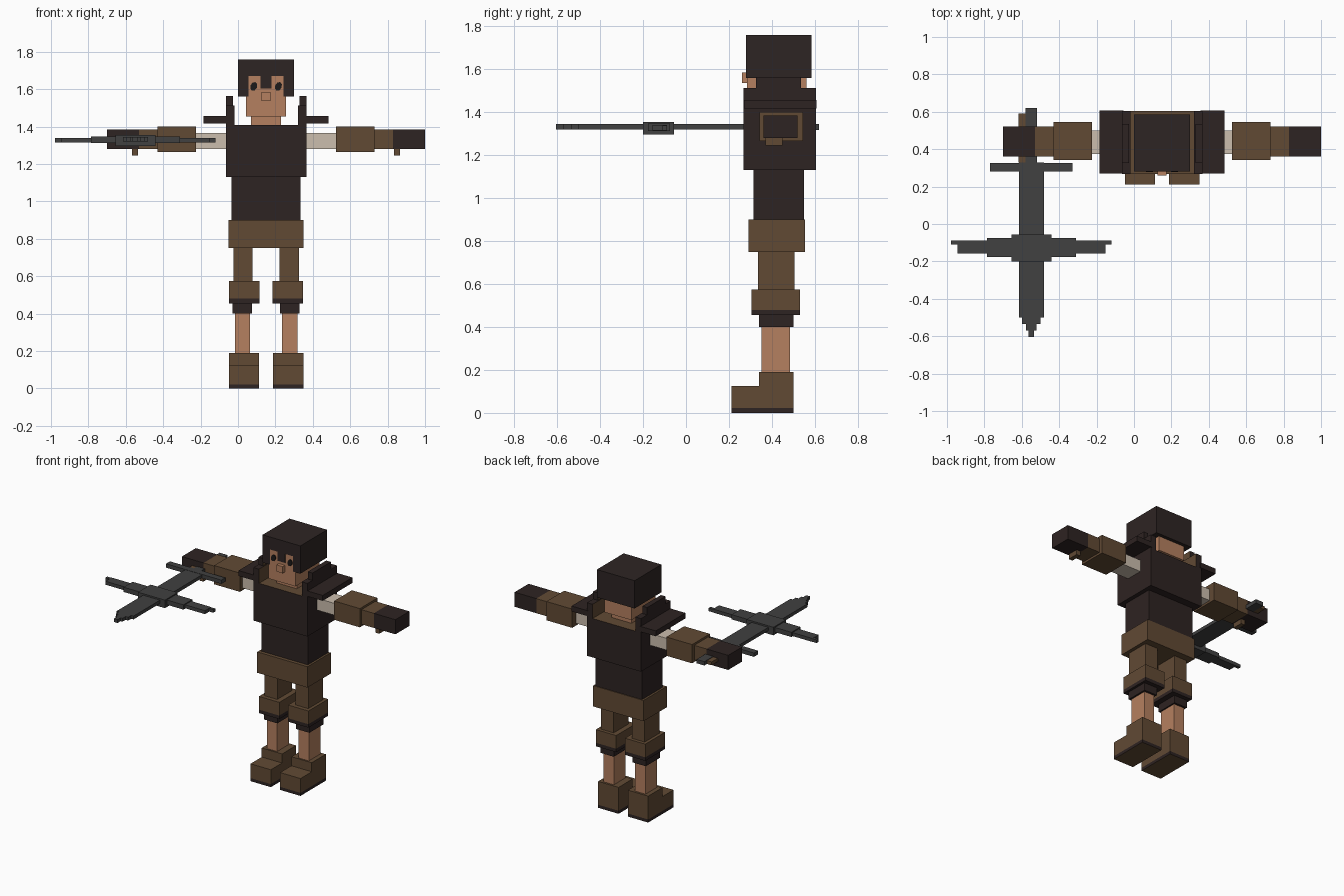
import bpy, math
from mathutils import Vector

MID = 0.15   # centre line of the figure


def material(name, rgb):
    m = bpy.data.materials.new(name)
    m.diffuse_color = (*rgb, 1)
    return m


DARK = material("dark leather", (0.027, 0.017, 0.016))
BROWN = material("brown leather", (0.120, 0.068, 0.034))
SKIN = material("skin", (0.46, 0.216, 0.115))
LINEN = material("pale linen", (0.60, 0.51, 0.42))
STEEL = material("dark steel", (0.052, 0.052, 0.052))
HAIR = material("dark hair", (0.027, 0.018, 0.017))
EYE = material("eye black", (0.012, 0.010, 0.010))


def box(name, mat, x, y, z, second=None, facing=None):
    """Box from (min, max) ranges; faces turned to 'facing' take the second material."""
    verts = [(a, b, c) for a in x for b in y for c in z]
    faces = [(0, 1, 3, 2), (4, 6, 7, 5), (0, 4, 5, 1), (2, 3, 7, 6), (0, 2, 6, 4), (1, 5, 7, 3)]
    me = bpy.data.meshes.new(name)
    me.from_pydata(verts, [], faces)
    me.materials.append(mat)
    if second:
        me.materials.append(second)
        for p in me.polygons:
            p.material_index = int(p.normal.dot(Vector(facing)) > 0.5)
    ob = bpy.data.objects.new(name, me)
    bpy.context.collection.objects.link(ob)
    return ob


def pair(name, mat, x, y, z, second=None, facing=None):
    """A left-hand box and its mirror across the centre line."""
    box("left_" + name, mat, x, y, z, second, facing)
    mx = (2 * MID - x[1], 2 * MID - x[0])
    f = (-facing[0], facing[1], facing[2]) if facing else None
    box("right_" + name, mat, mx, y, z, second, f)


# Head and neck
box("head", SKIN, (0.043, 0.257), (0.285, 0.56), (1.455, 1.70))
box("neck", SKIN, (0.07, 0.23), (0.34, 0.52), (1.40, 1.455))
box("nose", SKIN, (0.126, 0.174), (0.26, 0.285), (1.537, 1.585))

# Hair shell around the face
box("hair_top", HAIR, (0.0, 0.30), (0.28, 0.585), (1.67, 1.76))
box("hair_back", HAIR, (0.0, 0.30), (0.555, 0.585), (1.56, 1.67))
box("hair_fringe", HAIR, (0.12, 0.18), (0.28, 0.29), (1.605, 1.67))
pair("hair_side", HAIR, (0.257, 0.30), (0.28, 0.555), (1.56, 1.67))
pair("hair_lock", HAIR, (0.243, 0.257), (0.28, 0.29), (1.56, 1.67))

# Eyes
for side, s in (("left", 1), ("right", -1)):
    bpy.ops.mesh.primitive_cylinder_add(vertices=8, radius=1, depth=1,
                                        location=(MID + s * 0.066, 0.283, 1.615),
                                        rotation=(math.pi / 2, math.pi / 8, 0))
    eye = bpy.context.object
    eye.name = side + "_eye"
    eye.scale = (0.018, 0.025, 0.008)
    eye.data.materials.append(EYE)

# Torso with an open brown neckline
box("chest", DARK, (-0.065, 0.365), (0.268, 0.605), (1.13, 1.41), BROWN, (0, 0, 1))
box("waist", DARK, (-0.035, 0.335), (0.315, 0.55), (0.90, 1.13))
box("hips", BROWN, (-0.05, 0.35), (0.29, 0.555), (0.75, 0.90))

# Raised collar and shoulder pads
pair("collar", DARK, (0.32, 0.365), (0.268, 0.605), (1.41, 1.512), BROWN, (-1, 0, 0))
pair("collar_top", DARK, (0.328, 0.365), (0.325, 0.535), (1.512, 1.565), BROWN, (-1, 0, 0))
pair("shoulder_pad", DARK, (0.355, 0.485), (0.27, 0.608), (1.418, 1.457))

# Arms
pair("upper_arm", LINEN, (0.36, 0.53), (0.375, 0.50), (1.28, 1.365))
pair("forearm_guard", BROWN, (0.525, 0.73), (0.343, 0.545), (1.265, 1.40))
pair("wrist", BROWN, (0.73, 0.828), (0.362, 0.52), (1.28, 1.385))
pair("glove", DARK, (0.828, 1.0), (0.362, 0.52), (1.28, 1.385))
pair("thumb", BROWN, (0.835, 0.866), (0.37, 0.45), (1.245, 1.285))

# Legs
pair("thigh", BROWN, (0.222, 0.325), (0.335, 0.505), (0.57, 0.75))
pair("knee_guard", BROWN, (0.185, 0.347), (0.305, 0.53), (0.48, 0.575))
pair("knee_trim", DARK, (0.185, 0.347), (0.305, 0.53), (0.455, 0.48))
pair("knee_strap", DARK, (0.225, 0.33), (0.34, 0.50), (0.40, 0.455))
pair("shin", SKIN, (0.235, 0.317), (0.352, 0.485), (0.18, 0.40))

# Boots
pair("boot_shaft", BROWN, (0.187, 0.349), (0.34, 0.50), (0.125, 0.19))
pair("boot_foot", BROWN, (0.187, 0.349), (0.212, 0.50), (0.022, 0.125))
pair("boot_sole", DARK, (0.187, 0.349), (0.212, 0.50), (0.0, 0.022), BROWN, (0, 0, -1))

# Sword: grip, guard, blade and stepped tip
SX = -0.549


def sword(name, half, y, z, mat=STEEL):
    box(name, mat, (SX - half, SX + half), y, z)


sword("sword_grip", 0.031, (0.32, 0.62), (1.318, 1.346))
box("grip_wrap", BROWN, (-0.617, -0.579), (0.33, 0.59), (1.318, 1.342))
sword("sword_guard", 0.22, (0.28, 0.325), (1.318, 1.346))
sword("sword_blade", 0.067, (-0.50, 0.33), (1.32, 1.344))
for i, half in enumerate((0.049, 0.028, 0.014)):
    y0 = -0.50 - 0.035 * i
    sword("blade_tip_%d" % (i + 1), half, (y0 - 0.035, y0), (1.32, 1.344))

# Cross blade with stepped arms
sword("cross_hub", 0.107, (-0.20, -0.057), (1.297, 1.355))
sword("cross_inner", 0.238, (-0.177, -0.075), (1.313, 1.347))
sword("cross_outer", 0.396, (-0.157, -0.088), (1.315, 1.34))
sword("cross_end", 0.43, (-0.11, -0.088), (1.316, 1.338))
